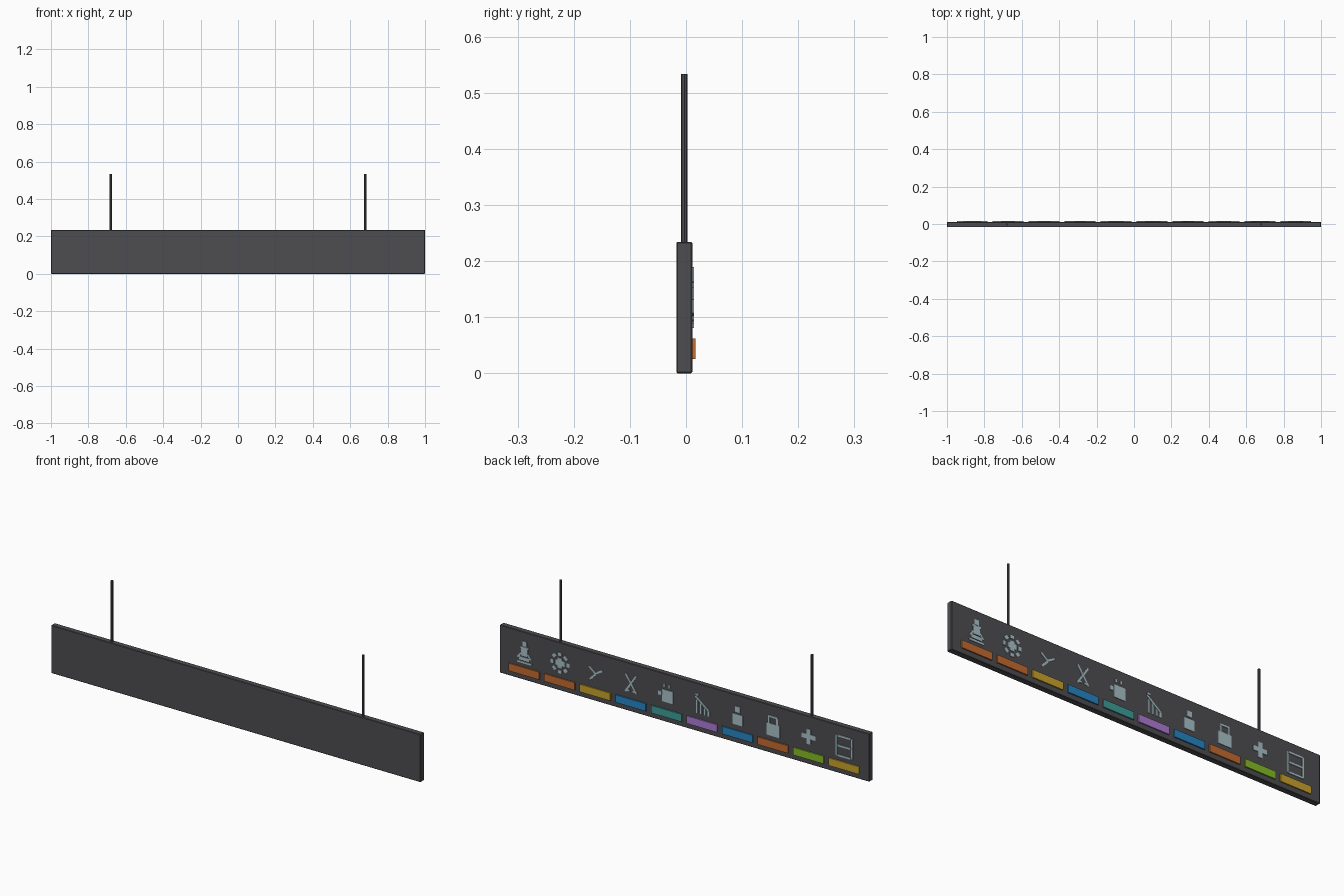
import bpy, bmesh, math
from mathutils import Matrix, Vector

if "Cube" in bpy.data.objects:
    bpy.data.objects.remove(bpy.data.objects["Cube"])

def mat(name, r, g, b):
    m = bpy.data.materials.new(name)
    m.diffuse_color = (r, g, b, 1)
    m.use_nodes = True
    m.node_tree.nodes["Principled BSDF"].inputs["Base Color"].default_value = m.diffuse_color
    return m

GREY = mat("dark grey", 0.075, 0.075, 0.083)
PALE = mat("pale blue grey", 0.40, 0.54, 0.58)
ORANGE = mat("orange", 0.55, 0.15, 0.03)
YELLOW = mat("yellow", 0.58, 0.36, 0.025)
BLUE = mat("blue", 0.02, 0.24, 0.55)
TEAL = mat("teal", 0.05, 0.34, 0.31)
PURPLE = mat("purple", 0.42, 0.20, 0.66)
GREEN = mat("green", 0.24, 0.50, 0.02)

BACK = 0.0112   # y of the panel's sign face

def finish(name, bm, m):
    me = bpy.data.meshes.new(name)
    bmesh.ops.recalc_face_normals(bm, faces=bm.faces)
    bm.to_mesh(me)
    bm.free()
    ob = bpy.data.objects.new(name, me)
    me.materials.append(m)
    bpy.context.collection.objects.link(ob)
    return ob

def add_box(bm, c, s, roll=0):
    bmesh.ops.create_cube(bm, size=1, matrix=Matrix.Translation(c)
                          @ Matrix.Rotation(roll, 4, 'Y') @ Matrix.Diagonal((*s, 1)))

def box(name, x, y0, y1, z0, z1, w, m):
    bm = bmesh.new()
    add_box(bm, Vector((x, (y0 + y1) / 2, (z0 + z1) / 2)), (w, y1 - y0, z1 - z0))
    return finish(name, bm, m)

# hanging panel with softened edges
panel = box("sign_panel", 0, -0.0172, BACK, 0, 0.234, 2, GREY)
bev = panel.modifiers.new("edge", 'BEVEL')
bev.width, bev.segments = 0.002, 1

# hanger rods
for side, sx in (("left", -1), ("right", 1)):
    bm = bmesh.new()
    bmesh.ops.create_cone(bm, cap_ends=True, segments=8, radius1=0.0058, radius2=0.0058,
                          depth=0.303, matrix=Matrix.Translation((sx * 0.68, -0.003, 0.3815)))
    finish("hanger_rod_" + side, bm, GREY)

# icon strokes: (u1, v1, u2, v2, width), u to the viewer's right, v up from icon centre
W = 0.009
def ring(n, r, length, w):
    out = []
    for i in range(n):
        c, s = math.cos(math.tau * i / n), math.sin(math.tau * i / n)
        out.append((c * (r - length / 2), s * (r - length / 2),
                    c * (r + length / 2), s * (r + length / 2), w))
    return out

bell = [(0, .028, 0, .054, .022), (-.022, .022, .022, .022, W), (0, -.018, 0, .018, .034),
        (-.036, -.03, -.018, -.006, W), (.036, -.03, .018, -.006, W),
        (-.028, -.032, .028, -.032, .016), (-.04, -.05, .04, -.05, W)]
gear = ring(8, .043, .016, .020) + [(-.024, 0, .024, 0, .026), (0, -.024, 0, .024, .026)]
fork = [(-.03, -.035, .002, -.002, W), (0, 0, .038, .022, W), (0, 0, -.034, .027, W)]
cross = [(-.03, -.042, .028, .044, W), (-.028, .044, .03, -.042, W),
         (-.03, -.034, -.008, -.034, W), (.008, -.034, .03, -.034, W)]
cup = [(.006, -.038, .006, .022, .062), (-.046, 0, -.026, 0, .02),
       (-.012, .034, -.012, .05, .008), (.016, .034, .016, .05, .008)]
stairs = [(-.036, .036, .036, -.02, W), (-.036, .045, -.018, .045, W), (-.028, -.046, -.028, .02, W),
          (-.006, -.046, -.006, .006, W), (.016, -.046, .016, -.012, W), (.036, -.046, .036, -.02, W)]
person = [(0, .016, 0, .044, .028), (0, -.046, 0, .006, .056)]
lock = [(0, -.05, 0, .01, .072), (-.022, .01, -.022, .042, W),
        (.022, .01, .022, .042, W), (-.026, .044, .026, .044, W)]
plus = [(-.037, 0, .037, 0, .023), (0, -.037, 0, .037, .022)]
frame = [(-.042, -.05, -.042, .05, W), (.042, -.05, .042, .05, W)] + \
        [(-.036, v, .036, v, W) for v in (-.048, 0, .048)]

# viewer's left to right on the sign face
signs = [("bell", bell, ORANGE), ("gear", gear, ORANGE), ("fork", fork, YELLOW),
         ("cross", cross, BLUE), ("cup", cup, TEAL), ("stairs", stairs, PURPLE),
         ("person", person, BLUE), ("lock", lock, ORANGE), ("plus", plus, GREEN),
         ("frame", frame, YELLOW)]
for i, (name, strokes, m) in enumerate(signs):
    cx = 0.865 - i * 1.73 / 9
    # colour plate under each icon
    box("colour_plate_" + name, cx, BACK - 0.002, 0.0172, 0.025, 0.062, 0.165, m)
    # raised pictogram
    bm = bmesh.new()
    for u1, v1, u2, v2, w in strokes:
        dx, dz = -(u2 - u1), v2 - v1
        c = Vector((cx - (u1 + u2) / 2, BACK + 0.0006, 0.135 + (v1 + v2) / 2))
        add_box(bm, c, (math.hypot(dx, dz), 0.005, w), -math.atan2(dz, dx))
    finish("icon_" + name, bm, PALE)
